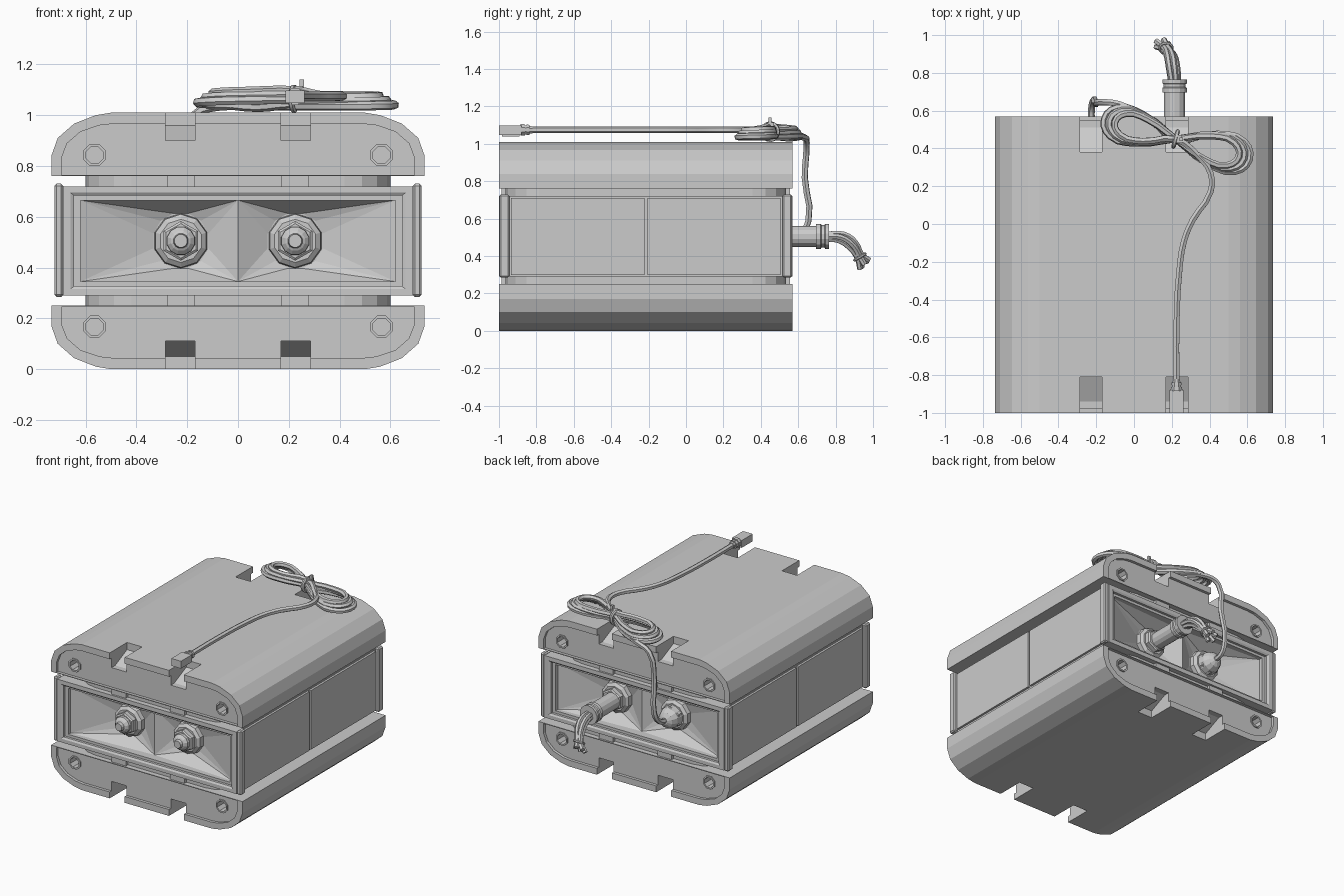
import bpy, bmesh, math
from mathutils import Vector

if "Cube" in bpy.data.objects:
    bpy.data.objects.remove(bpy.data.objects["Cube"])

ZC = 0.505                      # mid height of the case
YF, YB = -1.0, 0.57             # front and back of the case


def end_y(e, d):
    """y at depth d behind the front (e=-1) or back (e=1) face."""
    return YF + d if e < 0 else YB - d


def finish(name, bm):
    bmesh.ops.recalc_face_normals(bm, faces=bm.faces)
    me = bpy.data.meshes.new(name)
    bm.to_mesh(me)
    bm.free()
    ob = bpy.data.objects.new(name, me)
    bpy.context.collection.objects.link(ob)
    return ob


def make(name, *lofts, cap=True):
    """Each loft is a list of closed loops with equal point counts."""
    bm = bmesh.new()
    for loops in lofts:
        rows = [[bm.verts.new(p) for p in lp] for lp in loops]
        n = len(rows[0])
        for a, b in zip(rows, rows[1:]):
            for i in range(n):
                j = (i + 1) % n
                bm.faces.new((a[i], a[j], b[j], b[i]))
        if cap:
            bm.faces.new(rows[0])
            bm.faces.new(rows[-1])
    return finish(name, bm)


def box(x0, x1, y0, y1, z0, z1):
    return [[(x0, y0, z), (x1, y0, z), (x1, y1, z), (x0, y1, z)] for z in (z0, z1)]


def turned(x, z, steps, n):
    """Rings around a y axis; steps are (y, radius)."""
    return [[(x + r * math.cos(2 * math.pi * (i + .5) / n), y,
              z + r * math.sin(2 * math.pi * (i + .5) / n)) for i in range(n)]
            for y, r in steps]


def tube(name, pts, r, cyclic=False, res=3):
    cu = bpy.data.curves.new(name, 'CURVE')
    cu.dimensions = '3D'
    cu.bevel_depth, cu.bevel_resolution = r, 1
    cu.resolution_u, cu.use_fill_caps = res, True
    sp = cu.splines.new('BEZIER')
    sp.bezier_points.add(len(pts) - 1)
    for bp, p in zip(sp.bezier_points, pts):
        bp.co = p
        bp.handle_left_type = bp.handle_right_type = 'AUTO'
    sp.use_cyclic_u = cyclic
    ob = bpy.data.objects.new(name, cu)
    bpy.context.collection.objects.link(ob)
    bpy.ops.object.select_all(action='DESELECT')
    ob.select_set(True)
    bpy.context.view_layer.objects.active = ob
    bpy.ops.object.convert(target='MESH')
    bpy.ops.object.shade_smooth_by_angle()
    return ob


# Cutters for the strap notches and screw holes
notch = [(-.02, 1.03), (-.02, .90), (.06, .90), (.19, .96), (.19, 1.03)]
cuts = []
for e in (-1, 1):
    for s in (-1, 1):
        for sx in (-1, 1):
            cuts.append([[(sx * x, end_y(e, d), ZC + s * (z - ZC)) for d, z in notch]
                         for x in (.17, .285)])
            cuts.append(turned(sx * .565, ZC + s * .338,
                               [(end_y(e, -.02), .036), (end_y(e, .09), .036)], 8))
cutter = make("notch_cutter", *cuts)
cutter.hide_render = True
cutter.hide_viewport = True

# Upper and lower shells: faceted corners, raised rim, recessed end panel
outer = [(.735, .76), (.735, .84), (.71, .91), (.645, .967), (.56, 1.0), (.5, 1.01)]
inner = [(.695, .765), (.695, .832), (.673, .889), (.62, .935), (.546, .96), (.492, .966)]


def shell_loop(half, y, s):
    pts = half + [(-x, z) for x, z in reversed(half)]
    return [(x, y, ZC + s * (z - ZC)) for x, z in pts]


for s, label in ((1, "upper_shell"), (-1, "lower_shell")):
    seq = [(inner, YF + .02), (inner, YF), (outer, YF), (outer, YB), (inner, YB), (inner, YB - .02)]
    ob = make(label, [shell_loop(h, y, s) for h, y in seq])
    md = ob.modifiers.new("notches", 'BOOLEAN')
    md.operation, md.solver, md.object = 'DIFFERENCE', 'EXACT', cutter

# Raised collars around the screw holes
rings = []
for e in (-1, 1):
    for s in (-1, 1):
        for sx in (-1, 1):
            prof = [(.03, .036), (.012, .036), (.012, .047), (.03, .047)]
            rings.append(turned(sx * .565, ZC + s * .338, [(end_y(e, d), r) for d, r in prof], 8))
make("screw_collars", *rings, cap=False)

# Spacer slabs with rounded corners and tabs in the gaps between the shells
yc, hy = (YF + YB) / 2, .75
slabs, tabs = [], []
for s in (-1, 1):
    loops = []
    for h in (.20, .27):
        lp = []
        for q in range(4):
            for k in range(5):
                a = math.pi / 2 * (q + k / 4)
                cx = .42 * (1 if q in (0, 3) else -1)
                cy = (hy - .18) * (1 if q < 2 else -1)
                lp.append((cx + .18 * math.cos(a), yc + cy + .18 * math.sin(a), ZC + s * h))
        loops.append(lp)
    slabs.append(loops)
    for sx in (-1, 1):
        tabs.append(box(sx * .17, sx * .28, yc - .772, yc + .772, ZC + s * .21, ZC + s * .26))
make("spacer_slabs", *slabs)
make("spacer_tabs", *tabs)

# Middle body with a stepped bezel at both ends
steps = [(.62, .16, .09), (.62, .16, .025), (.645, .178, .025), (.645, .178, .008),
         (.66, .19, .0), (.69, .215, .0)]


def rect(hx, hz, y):
    return [(-hx, y, ZC - hz), (hx, y, ZC - hz), (hx, y, ZC + hz), (-hx, y, ZC + hz)]


make("middle_body", [rect(a, b, end_y(-1, d)) for a, b, d in steps] +
     [rect(a, b, end_y(1, d)) for a, b, d in reversed(steps)], cap=False)

# Faceted funnels around each socket
CX, N = .225, 12
for e, label in ((-1, "front_funnels"), (1, "back_funnels")):
    bm = bmesh.new()
    for sx in (-1, 1):
        ring = [bm.verts.new(p) for p in turned(sx * CX, ZC, [(end_y(e, .15), .112)], N)[0]]
        hi, lo = (.62, .0) if sx > 0 else (.0, -.62)
        cor = [bm.verts.new((x, end_y(e, .05 if x else .085), ZC + z))
               for x, z in ((hi, .16), (lo, .16), (lo, -.16), (hi, -.16))]
        for q in range(4):
            c, r = cor[q], ring[q * 3:q * 3 + 3]
            bm.faces.new((c, r[0], r[1]))
            bm.faces.new((c, r[1], r[2]))
            bm.faces.new((c, r[2], ring[(q * 3 + 3) % N], cor[(q + 1) % 4]))
        bm.faces.new(ring)
    finish(label, bm)

# Corner posts and split side panels
posts, panels = [], []
for sx in (-1, 1):
    for e in (-1, 1):
        posts.append(box(sx * .688, sx * .722, end_y(e, .003), end_y(e, .055), ZC - .22, ZC + .225))
        panels.append(box(sx * .68, sx * .705, yc + e * .008, yc + e * .72, ZC - .205, ZC + .205))
ob = make("corner_posts", *posts)
bv = ob.modifiers.new("soft", 'BEVEL')
bv.width, bv.segments = .008, 1
make("side_panels", *panels)

# Sockets: two on the front, bases for plug and cable gland on the back
for e, label in ((-1, "front_sockets"), (1, "back_sockets")):
    parts = []
    for sx in (-1, 1):
        def at(prof, n):
            return turned(sx * CX, ZC, [(end_y(e, d), r) for d, r in prof], n)
        parts.append(at([(.16, .11), (.12, .105), (.105, .085)], 10))
        parts.append(at([(.11, .078), (.075, .078), (.068, .068)], 6))
        if e < 0:
            parts.append(at([(.08, .058), (.05, .056), (.035, .04), (.03, .03), (.01, .026),
                             (.01, .012)], 12))
    make(label, *parts)
make("cable_gland", turned(-CX, ZC, [(.46, .075), (.51, .07), (.545, .052), (.56, .025)], 12))

# Power plug with its splayed wires
PX = .215
make("power_plug", turned(PX, ZC, [(.46, .057), (.695, .057), (.695, .067), (.72, .067),
                                  (.725, .06), (.74, .06), (.745, .067), (.765, .067),
                                  (.765, .04)], 14))
path = [(PX, .75, ZC), (PX - .01, .83, .5), (PX - .022, .89, .46), (PX - .045, .93, .395),
        (PX - .07, .955, .355)]
for i in range(5):
    a = 2 * math.pi * i / 5
    pts = []
    for k, p in enumerate(path):
        w = (.02, .024, .022, .016, .036)[k]
        pts.append(Vector(p) + w * Vector((math.cos(a), .7 * math.sin(a), .7 * math.sin(a))))
    tube(f"plug_wire_{i + 1}", pts, .016)
c = Vector(path[3])
ax1, ax2 = Vector((1, 0, 0)), Vector((0, .85, .5))
tube("wire_tie", [c + .033 * (ax1 * math.cos(k * math.pi / 4) + ax2 * math.sin(k * math.pi / 4))
                  for k in range(8)], .008, True)

# Signal cable: out of the gland, figure-eight coil, then along the top
T = Vector((.22, .45, 0))
along, across = Vector((.964, -.265, 0)), Vector((.265, .964, 0))
pts = [(-CX, .53, ZC), (-CX, .61, .52), (-.215, .655, .59), (-.20, .635, .82),
       (-.17, .645, 1.0), (-.08, .635, 1.035), (.08, .555, 1.03)]
turns, per = 3, 12
for i in range(turns * per + 1):
    t = 2 * math.pi * i / per
    k = i / per
    p = T + along * (.415 - .03 * k) * math.sin(t) + across * (.10 - .012 * k) * math.sin(2 * t)
    pts.append((p.x, p.y, 1.035 + .018 * k + .008 * math.cos(t)))
pts += [(.34, .36, 1.075), (.405, .27, 1.075), (.405, .17, 1.075), (.31, .02, 1.075),
        (.265, -.09, 1.075), (.24, -.25, 1.075), (.225, -.55, 1.075), (.225, -.84, 1.075)]
tube("signal_cable", pts, .018)

# Tie around the coil, with its upright tail
mid = T + Vector((0, 0, 1.065))
tube("coil_tie", [mid + across * .042 * math.cos(k * math.pi / 4) +
                  Vector((0, 0, .044)) * math.sin(k * math.pi / 4) for k in range(8)], .012, True)
make("coil_tie_tail", box(.225, .255, .43, .47, 1.08, 1.115), box(.242, .26, .44, .458, 1.1, 1.14))

# Cable end connector with ribbed boot and latch
make("cable_connector", box(.188, .262, -1.0, -.88, 1.047, 1.098),
     box(.21, .24, -.985, -.89, 1.04, 1.05))
make("connector_boot", turned(.225, 1.075, [(-.885, .034), (-.862, .032), (-.862, .026), (-.852, .026),
                              (-.852, .030), (-.838, .029), (-.838, .022), (-.82, .02)], 8))
